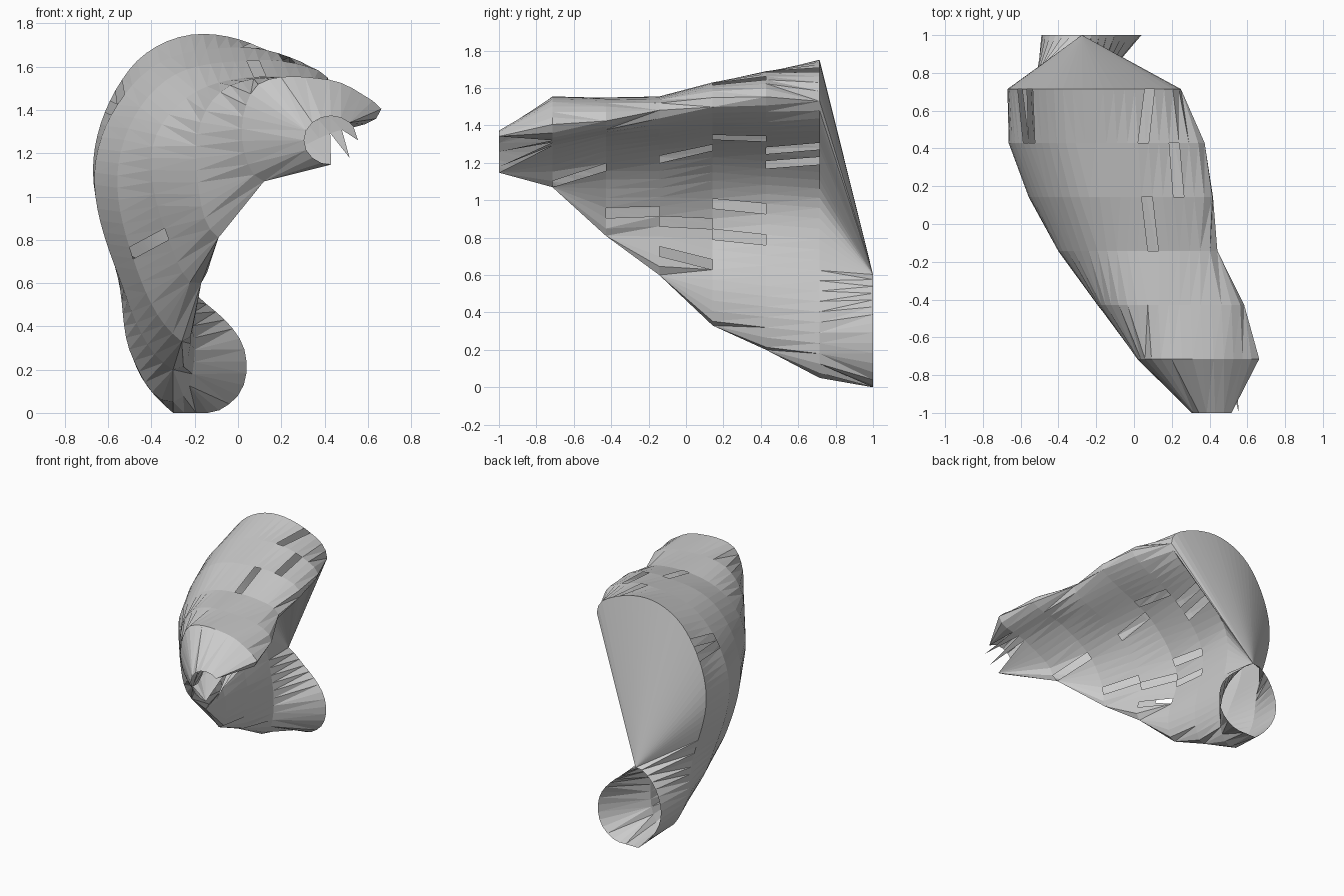
import bpy
import math
from mathutils import Vector

if "Cube" in bpy.data.objects:
    bpy.data.objects.remove(bpy.data.objects["Cube"])

STEP = 0.056

# Cross-sections (x, z), each from its lowest point round the right side, top, left
C, R = Vector((0.43, 1.26)), 0.125
mouth = [(C.x + R * math.sin(a), C.y - 0.9 * R * math.cos(a))
         for a in [i * math.tau / 10 for i in range(10)]]
nose = [(.12, 1.07), (.2, 1.17), (.42, 1.29), (.66, 1.38), (.57, 1.475),
        (.42, 1.54), (.12, 1.535), (.03, 1.4), (.03, 1.2)]
neck = [(-.09, .81), (-.07, .95), (.05, 1.17), (.3, 1.33), (.58, 1.42), (.52, 1.5),
        (.3, 1.545), (-.02, 1.52), (-.17, 1.35), (-.18, 1.02)]
chest = [(-.17, .6), (-.19, .88), (.02, 1.23), (.44, 1.45), (.38, 1.53),
         (0, 1.545), (-.26, 1.44), (-.4, 1.2), (-.32, .8)]
waist = [(-.26, .33), (-.2, .5), (-.28, .9), (-.05, 1.25), (.42, 1.5), (.38, 1.58),
         (.1, 1.63), (-.33, 1.54), (-.55, 1.17), (-.48, .7)]
hip = [(-.3, .2), (-.21, .42), (-.28, .95), (-.06, 1.26), (.37, 1.52), (.32, 1.61),
       (0, 1.69), (-.42, 1.58), (-.66, 1.15), (-.54, .6)]
rump = [(-.3, .05), (-.2, .3), (-.27, .95), (-.06, 1.25), (.24, 1.5), (.18, 1.65),
        (-.2, 1.75), (-.5, 1.59), (-.67, 1.15), (-.55, .6), (-.49, .26)]
tail = [(-.3, 0), (-.12, .0), (0, .08), (.04, .2), (.01, .34), (-.13, .49),
        (-.33, .6), (-.49, .3)]
SECTIONS = [mouth, nose, neck, chest, waist, hip, rump, tail]


def ring(points, y):
    """Smooth a closed outline and resample it at even spacing."""
    p = [Vector(q) for q in points]
    n, dense = len(p), []
    for i in range(n):
        a, b, c, d = p[i - 1], p[i], p[(i + 1) % n], p[(i + 2) % n]
        k = (c - b).length / 3
        t0, t1 = (c - a).normalized() * k, (d - b).normalized() * k
        for s in range(12):
            t = s / 12
            dense.append(b * (1 - t)**3 + (b + t0) * 3 * t * (1 - t)**2
                         + (c - t1) * 3 * t * t * (1 - t) + c * t**3)
    dense.append(dense[0])
    total = sum((dense[i + 1] - dense[i]).length for i in range(len(dense) - 1))
    count = max(16, round(total / STEP))
    out, run, j = [], 0, 0
    for i in range(count):
        while run + (dense[j + 1] - dense[j]).length < i * total / count:
            run += (dense[j + 1] - dense[j]).length
            j += 1
        seg = dense[j + 1] - dense[j]
        q = dense[j] + seg * ((i * total / count - run) / seg.length)
        out.append(Vector((q.x, y, max(q.y, 0))))
    return out


def stitch(A, B):
    """Triangle strip between two closed loops with the shortest total bridging edges."""
    n, m = len(A), len(B)
    best, step = {(0, 0): 0.0}, {}
    for i in range(n + 1):
        for j in range(m + 1):
            if i + j == 0:
                continue
            prev = [(best[q], q) for q in ((i - 1, j), (i, j - 1)) if q in best]
            cost, q = min(prev)
            best[i, j] = cost + (A[i % n] - B[j % m]).length
            step[i, j] = q
    tris, cur = [], (n, m)
    while cur != (0, 0):
        i, j = step[cur]
        if cur[0] > i:
            tris.append((('A', i % n), ('A', cur[0] % n), ('B', j % m)))
        else:
            tris.append((('A', i % n), ('B', cur[1] % m), ('B', j % m)))
        cur = (i, j)
    return tris[::-1]


# Missing panels: band number, then x, z near the middle of each opening
SLOTS = [(5, -.05, 1.26), (5, -.12, 1.19), (4, .06, 1.34), (4, -.28, .97), (4, -.26, .79),
         (3, -.01, 1.23), (3, -.24, .87), (3, -.22, .68), (2, -.14, .91), (1, .1, 1.16),
         (5, .07, 1.68), (4, .24, 1.63), (3, .12, 1.58), (5, -.6, 1.4), (5, -.54, 1.5),
         (3, -.4, .78)]

loops = [ring(s, -1 + 2 * k / 7) for k, s in enumerate(SECTIONS)]
verts, start = [], []
for loop in loops:
    start.append(len(verts))
    verts += loop

faces = []
for k in range(7):
    tris = stitch(loops[k], loops[k + 1])
    kinds = [sum(s == 'A' for s, i in t) for t in tris]
    band = [tuple((start[k] if s == 'A' else start[k + 1]) + i for s, i in t) for t in tris]
    mids = [sum((verts[i] for i in f), Vector()) / 3 for f in band]
    gone = set()
    for b, x, z in SLOTS:
        if b == k:
            h = min(range(len(band)), key=lambda i: (mids[i].x - x)**2 + (mids[i].z - z)**2)
            nxt = (h + 1) % len(band)
            gone |= {h, nxt if kinds[nxt] != kinds[h] else h - 1 if h else nxt}
    if k == 0:
        # ragged underside of the open snout
        low = [i for i in range(len(band)) if mids[i].z < 1.33 and mids[i].x > .43]
        gone |= {i for n, i in enumerate(low) if n % 3 != 2}
    faces += [f for i, f in enumerate(band) if i not in gone]

# Hollow open shell
mesh = bpy.data.meshes.new("twisted_shell")
mesh.from_pydata(verts, [], faces)
mesh.update()
shell = bpy.data.objects.new("twisted_shell", mesh)
bpy.context.collection.objects.link(shell)
